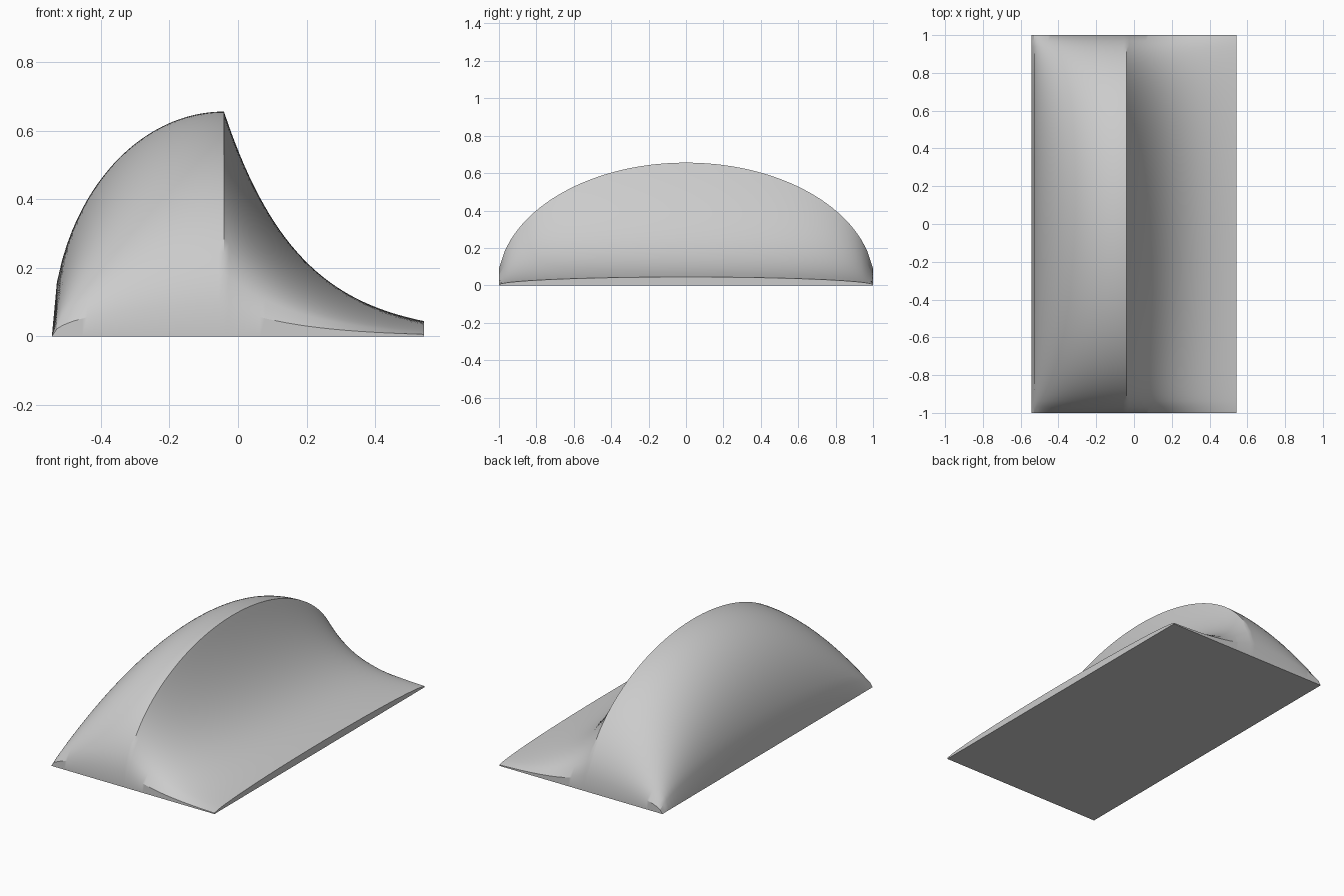
import bpy
import bmesh
import math

cube = bpy.data.objects.get("Cube")
if cube:
    bpy.data.objects.remove(cube, do_unlink=True)

LEFT, RIDGE, RIGHT = -0.543, -0.041, 0.543
PEAK = 0.656
DECAY = 4.6
ARCH = 1.01          # half length of the lengthwise ellipse
STEPS_Y = 64


def height(x, y):
    """Cross-section (quarter ellipse, then falling curve) times a long arch."""
    if x <= RIDGE:
        u = (RIDGE - x) / (RIDGE - LEFT)
        section = math.sqrt(max(0.0, 1 - u * u))
    else:
        section = math.exp(-DECAY * (x - RIDGE))
    return PEAK * section * math.sqrt(1 - (y / ARCH) ** 2)


def steps(a, b, n):
    return [a + (b - a) * i / n for i in range(n + 1)]


# Curved top surface, with one column of points exactly on the ridge
xs = steps(LEFT, RIDGE, 34) + steps(RIDGE, RIGHT, 39)[1:]
ys = steps(-1, 1, STEPS_Y)
bm = bmesh.new()
rows = [[bm.verts.new((x, y, height(x, y))) for x in xs] for y in ys]
for low, high in zip(rows, rows[1:]):
    for i in range(len(xs) - 1):
        bm.faces.new((low[i], low[i + 1], high[i + 1], high[i]))

# Side walls down to the ground and a flat underside
rim = [e for e in bm.edges if e.is_boundary]
walls = bmesh.ops.extrude_edge_only(bm, edges=rim)["geom"]
for v in walls:
    if isinstance(v, bmesh.types.BMVert):
        v.co.z = 0
base = [e for e in bm.edges if e.is_boundary]
bmesh.ops.edgeloop_fill(bm, edges=base)
bmesh.ops.remove_doubles(bm, verts=bm.verts, dist=0.00001)
bmesh.ops.recalc_face_normals(bm, faces=bm.faces)

mesh = bpy.data.meshes.new("ridged_mound")
bm.to_mesh(mesh)
bm.free()
mound = bpy.data.objects.new("ridged_mound", mesh)
bpy.context.collection.objects.link(mound)

# Plain grey material
grey = bpy.data.materials.new("light_grey")
grey.use_nodes = True
grey.diffuse_color = (0.6, 0.6, 0.6, 1)
shader = next(n for n in grey.node_tree.nodes if n.type == "BSDF_PRINCIPLED")
shader.inputs["Base Color"].default_value = grey.diffuse_color
mesh.materials.append(grey)

# Smooth curves, crisp ridge and rim
bpy.ops.object.select_all(action="DESELECT")
mound.select_set(True)
bpy.context.view_layer.objects.active = mound
bpy.ops.object.shade_smooth_by_angle(angle=math.radians(30))
